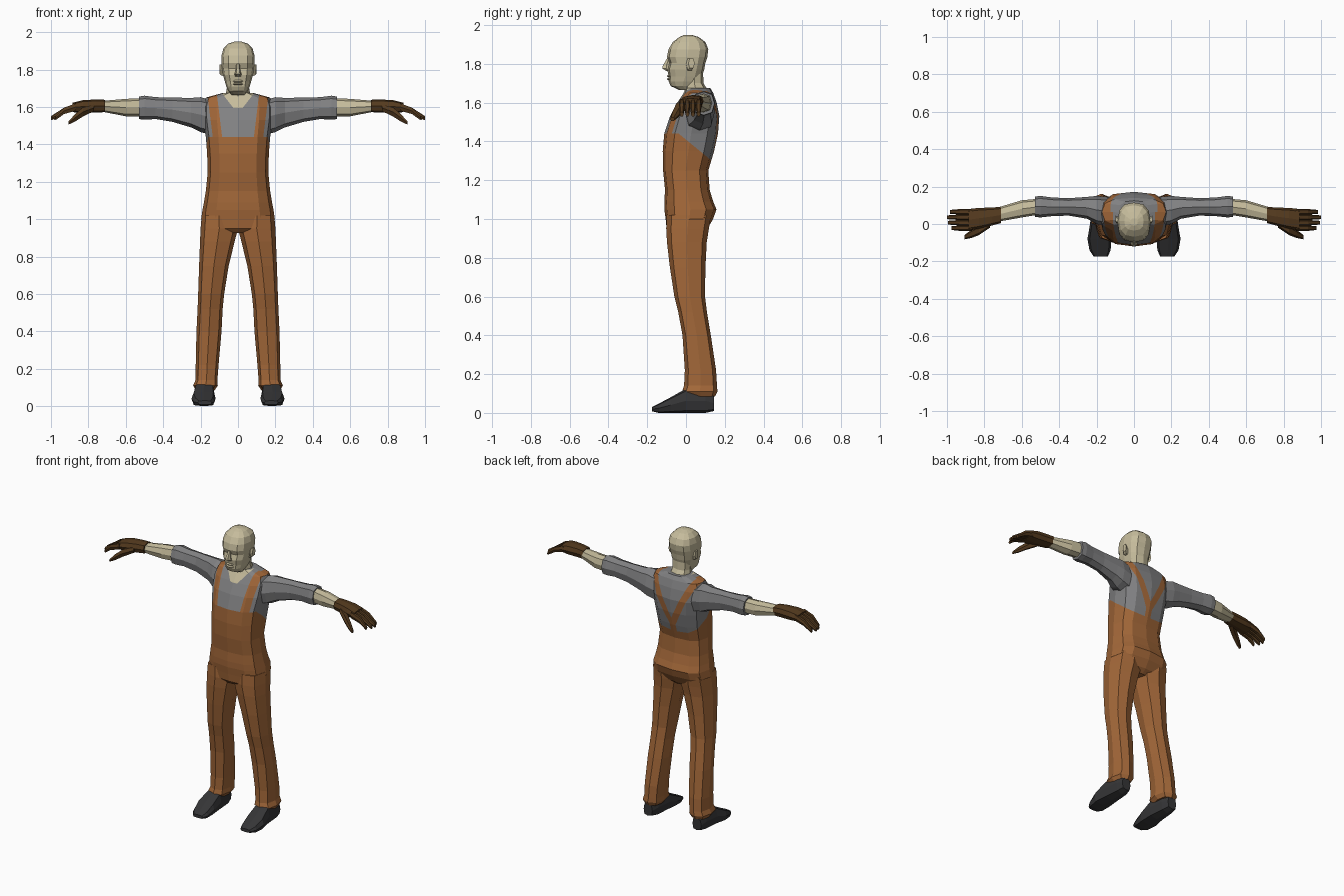
import bpy, bmesh, math
from mathutils import Vector


def material(name, rgb):
    m = bpy.data.materials.new(name)
    m.diffuse_color = (*rgb, 1)
    return m


SKIN = material("skin", (0.56, 0.50, 0.33))
ORANGE = material("orange_denim", (0.36, 0.135, 0.040))
GREY = material("grey_shirt", (0.22, 0.22, 0.225))
GLOVE = material("brown_leather", (0.088, 0.042, 0.013))
SHOE = material("black_shoe", (0.036, 0.036, 0.038))


def loft(name, axis, rings, mats, n=8, e=0.8, mirror=False):
    """Skin rings (t, umin, umax, vmin, vmax) along an axis; u, v are the other two axes in order."""
    bm = bmesh.new()
    loops = []
    for t, u0, u1, v0, v1 in rings:
        loop = []
        for i in range(n):
            a = 2 * math.pi * i / n
            c, s = round(math.cos(a), 6), round(math.sin(a), 6)
            u = (u0 + u1) / 2 + (u1 - u0) / 2 * math.copysign(abs(c) ** e, c)
            v = (v0 + v1) / 2 + (v1 - v0) / 2 * math.copysign(abs(s) ** e, s)
            co = {"x": (t, u, v), "y": (u, t, v), "z": (u, v, t)}[axis]
            loop.append(bm.verts.new(co))
        loops.append(loop)
    for a, b in zip(loops, loops[1:]):
        for i in range(n):
            bm.faces.new((a[i], a[(i + 1) % n], b[(i + 1) % n], b[i]))
    bm.faces.new(loops[0])
    bm.faces.new(loops[-1])
    return finish(name, bm, mats, mirror)


def finish(name, bm, mats, mirror=False):
    bmesh.ops.recalc_face_normals(bm, faces=bm.faces)
    me = bpy.data.meshes.new(name)
    bm.to_mesh(me)
    bm.free()
    for m in mats:
        me.materials.append(m)
    ob = bpy.data.objects.new(name, me)
    bpy.context.collection.objects.link(ob)
    if mirror:
        ob.modifiers.new("mirror", "MIRROR")
    return ob


def sym(rings):
    """Rings given as (z, half width, front y, back y)."""
    return [(z, -w, w, f, b) for z, w, f, b in rings]


# Torso: hips, waist, chest and shoulders
torso = loft("torso", "z", sym([
    (0.925, 0.10, -0.075, 0.08), (0.95, 0.17, -0.10, 0.11), (1.0, 0.197, -0.105, 0.14),
    (1.05, 0.19, -0.112, 0.157), (1.09, 0.182, -0.112, 0.14), (1.15, 0.172, -0.108, 0.122),
    (1.25, 0.162, -0.118, 0.115), (1.35, 0.165, -0.12, 0.145), (1.44, 0.172, -0.112, 0.165),
    (1.53, 0.185, -0.082, 0.172), (1.60, 0.188, -0.045, 0.158), (1.65, 0.172, -0.012, 0.14),
    (1.675, 0.08, 0.0, 0.125)]), [ORANGE, GREY, SKIN], n=12, e=0.72)

# Cut lines for bib edge, straps and open collar: (x, z) pairs
FRONT_OUT, FRONT_IN = ((0.135, 1.44), (0.163, 1.66)), ((0.085, 1.44), (0.112, 1.66))
BACK_OUT, BACK_IN = ((0.025, 1.36), (0.163, 1.64)), ((-0.02, 1.36), (0.115, 1.64))
COLLAR = ((0.025, 1.595), (0.068, 1.65))


def line_x(line, z):
    (x0, z0), (x1, z1) = line
    return x0 + (x1 - x0) * (z - z0) / (z1 - z0)


bm = bmesh.new()
bm.from_mesh(torso.data)


def cut(co, no, keep):
    faces = [f for f in bm.faces if keep(f.calc_center_median())]
    geom = {g for f in faces for g in (f, *f.edges, *f.verts)}
    bmesh.ops.bisect_plane(bm, geom=list(geom), dist=0.0005, plane_co=co, plane_no=no)


cut((0, -0.05, 1.45), (0, 0.82, 1), lambda c: 1.2 < c.z < 1.56)
cut((0, 0, 1.44), (0, 0, 1), lambda c: c.y < 0 and c.z > 1.3)
cut((0, 0, 1.595), (0, 0, 1), lambda c: c.y < 0.05 and abs(c.x) < 0.1 and c.z > 1.5)
for line, front in ((FRONT_OUT, 1), (FRONT_IN, 1), (COLLAR, 1), (BACK_OUT, 0), (BACK_IN, 0)):
    (x0, z0), (x1, z1) = line
    low = 1.59 if line is COLLAR else 1.43 if front else 1.27
    for s in (1, -1):
        cut((s * x0, 0, z0), (z1 - z0, 0, -s * (x1 - x0)),
            lambda c: c.z > low and (c.y < 0.05) == bool(front))
for s in (1, -1):
    cut((s * 0.022, 0, 0), (1, 0, 0), lambda c: c.y > 0.05 and 1.25 < c.z < 1.4)

for f in bm.faces:
    c = f.calc_center_median()
    x, z = abs(c.x), c.z
    if z < min(1.44, 1.45 - 0.82 * (c.y + 0.05)):
        f.material_index = 0
    elif c.y < 0.05:
        strap = line_x(FRONT_IN, z) < x < line_x(FRONT_OUT, z)
        skin = z > 1.595 and x < line_x(COLLAR, z)
        f.material_index = 0 if strap else 2 if skin else 1
    else:
        strap = line_x(BACK_IN, z) < x < line_x(BACK_OUT, z) or (z < 1.40 and x < 0.022)
        f.material_index = 0 if strap else 1
bm.to_mesh(torso.data)
bm.free()

# Trouser legs with flared cuffs
loft("trouser_leg", "z", [
    (0.085, 0.125, 0.225, 0.01, 0.15), (0.11, 0.108, 0.24, -0.02, 0.162),
    (0.14, 0.11, 0.227, -0.01, 0.16), (0.22, 0.104, 0.226, -0.006, 0.155),
    (0.40, 0.088, 0.222, -0.018, 0.128), (0.52, 0.082, 0.216, -0.04, 0.108),
    (0.60, 0.074, 0.213, -0.06, 0.098), (0.75, 0.05, 0.208, -0.083, 0.10),
    (0.88, 0.018, 0.203, -0.098, 0.107), (0.95, 0.0, 0.20, -0.102, 0.118),
    (1.02, 0.01, 0.194, -0.10, 0.13)], [ORANGE], n=8, e=0.75, mirror=True)

# Shoes
loft("shoe", "y", [
    (0.145, 0.15, 0.215, 0.01, 0.09), (0.10, 0.135, 0.225, 0.0, 0.125),
    (0.0, 0.125, 0.235, 0.0, 0.125), (-0.08, 0.12, 0.249, 0.0, 0.08),
    (-0.14, 0.125, 0.238, 0.0, 0.048), (-0.175, 0.14, 0.215, 0.008, 0.03)],
    [SHOE], n=8, e=0.6, mirror=True)

# Sleeves and forearms
loft("sleeve", "x", [
    (0.14, -0.01, 0.145, 1.45, 1.635), (0.20, 0.0, 0.15, 1.465, 1.652),
    (0.25, 0.028, 0.145, 1.49, 1.648), (0.35, 0.045, 0.138, 1.52, 1.65),
    (0.44, 0.042, 0.142, 1.535, 1.652), (0.50, 0.035, 0.15, 1.532, 1.66),
    (0.53, 0.038, 0.147, 1.535, 1.655)], [GREY], n=8, e=0.8, mirror=True)
loft("forearm", "x", [
    (0.51, 0.05, 0.135, 1.55, 1.647), (0.60, 0.035, 0.127, 1.55, 1.643),
    (0.73, 0.012, 0.088, 1.575, 1.632)], [SKIN], n=8, mirror=True)

# Gloves: palm, four fingers and thumb
loft("glove_palm", "x", [
    (0.71, 0.005, 0.092, 1.572, 1.638), (0.76, -0.008, 0.088, 1.57, 1.64),
    (0.83, -0.025, 0.086, 1.568, 1.636), (0.885, -0.035, 0.08, 1.572, 1.622)],
    [GLOVE], n=8, e=0.7, mirror=True)
for i in range(4):
    y = -0.022 + 0.029 * i
    tip = (0.975, 0.995, 1.0, 0.985)[i]
    loft("glove_finger_%d" % (i + 1), "x", [
        (0.865, y - 0.015, y + 0.015, 1.578, 1.622), (0.93, y - 0.015, y + 0.015, 1.56, 1.598),
        (tip, y - 0.010, y + 0.010, 1.528, 1.552)], [GLOVE], n=6, mirror=True)
loft("glove_thumb", "x", [
    (0.77, -0.02, 0.03, 1.575, 1.615), (0.83, -0.06, -0.008, 1.545, 1.60),
    (0.87, -0.075, -0.032, 1.52, 1.565), (0.905, -0.082, -0.058, 1.505, 1.525)],
    [GLOVE], n=6, mirror=True)

# Neck and head
loft("neck", "z", sym([
    (1.60, 0.068, 0.0, 0.125), (1.66, 0.066, -0.008, 0.115),
    (1.70, 0.06, -0.005, 0.09), (1.76, 0.06, 0.0, 0.088)]), [SKIN], n=8)
loft("head", "z", sym([
    (1.665, 0.035, -0.035, 0.03), (1.685, 0.052, -0.078, 0.045), (1.71, 0.063, -0.09, 0.065),
    (1.735, 0.07, -0.09, 0.082), (1.77, 0.08, -0.096, 0.094), (1.805, 0.086, -0.086, 0.10),
    (1.835, 0.089, -0.098, 0.11), (1.875, 0.088, -0.09, 0.115), (1.912, 0.078, -0.068, 0.10),
    (1.938, 0.052, -0.035, 0.066), (1.949, 0.02, -0.008, 0.03)]), [SKIN], n=12, e=0.78)

# Nose, lips and ears
loft("nose", "z", sym([
    (1.762, 0.014, -0.10, -0.08), (1.775, 0.019, -0.124, -0.08),
    (1.79, 0.013, -0.122, -0.08), (1.83, 0.009, -0.098, -0.08)]), [SKIN], n=6)
for part, z in (("upper_lip", 1.737), ("lower_lip", 1.722)):
    loft(part, "z", sym([(z - 0.006, 0.022, -0.094, -0.07), (z, 0.026, -0.102, -0.07),
                         (z + 0.006, 0.022, -0.094, -0.07)]), [SKIN], n=6)
loft("ear", "x", [
    (0.07, 0.0, 0.035, 1.76, 1.82), (0.09, 0.0, 0.04, 1.765, 1.83),
    (0.099, 0.012, 0.045, 1.775, 1.83)], [SKIN], n=6, mirror=True)
